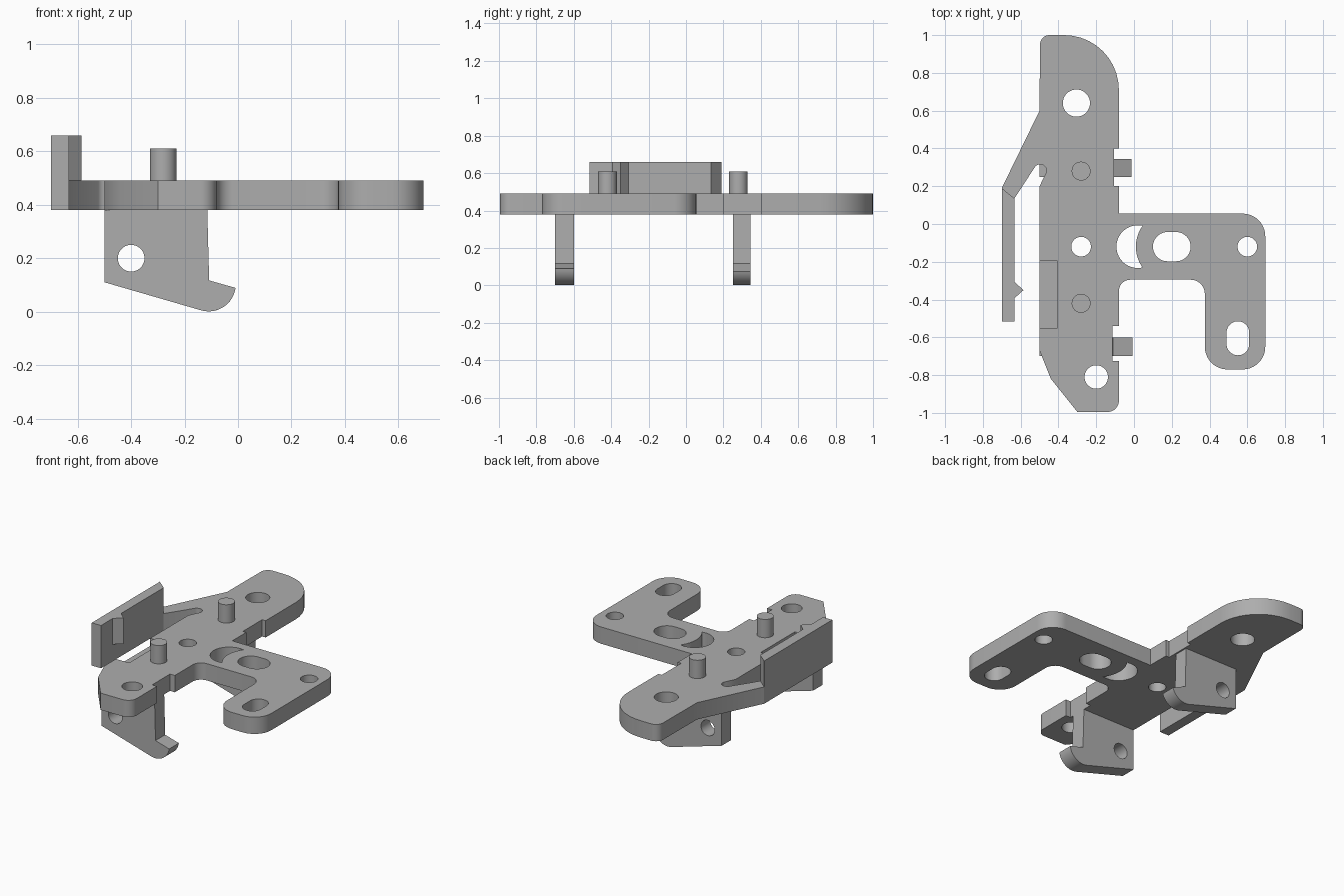
import bpy
from math import cos, sin, tan, pi, radians
from mathutils import Vector

if "Cube" in bpy.data.objects:
    bpy.data.objects.remove(bpy.data.objects["Cube"])

STEEL = (0.42, 0.42, 0.42, 1)
steel = bpy.data.materials.new("plain grey steel")
steel.use_nodes = True
steel.diffuse_color = STEEL
steel.node_tree.nodes["Principled BSDF"].inputs["Base Color"].default_value = STEEL

BOTTOM, TOP, ARM_TOP = 0.38, 0.49, 0.66


def rounded(corners, steps=10):
    """Turn (x, y, radius) corners into a filleted outline."""
    out = []
    for i, (x, y, r) in enumerate(corners):
        p = Vector((x, y))
        if not r:
            out.append(p)
            continue
        a = (Vector(corners[i - 1][:2]) - p).normalized()
        b = (Vector(corners[(i + 1) % len(corners)][:2]) - p).normalized()
        half = a.angle(b) / 2
        centre = p + (a + b).normalized() * r / sin(half)
        start = p + a * r / tan(half) - centre
        end = p + b * r / tan(half) - centre
        sweep = start.angle(end)
        for k in range(steps + 1):
            t = k / steps
            out.append(centre + (start * sin((1 - t) * sweep) + end * sin(t * sweep)) / sin(sweep))
    return out


def arc(cx, cy, r, a0, a1, steps=20):
    angles = [radians(a0 + (a1 - a0) * k / steps) for k in range(steps + 1)]
    return [(cx + r * cos(a), cy + r * sin(a)) for a in angles]


def circle(cx, cy, r):
    return arc(cx, cy, r, 0, 360, 40)[:-1]


def slot(cx, cy, w, h):
    r = min(w, h) / 2
    if w > h:
        d = w / 2 - r
        return arc(cx + d, cy, r, -90, 90) + arc(cx - d, cy, r, 90, 270)
    d = h / 2 - r
    return arc(cx, cy + d, r, 0, 180) + arc(cx, cy - d, r, 180, 360)


def prism(name, outline, lo, hi, upright=False):
    """Extrude an outline along z, or along y when upright."""
    n = len(outline)
    verts = [(u, d, v) if upright else (u, v, d) for d in (lo, hi) for u, v in outline]
    faces = [list(range(n)), list(range(n, 2 * n))]
    faces += [(i, (i + 1) % n, n + (i + 1) % n, n + i) for i in range(n)]
    mesh = bpy.data.meshes.new(name)
    mesh.from_pydata(verts, [], faces)
    mesh.materials.append(steel)
    obj = bpy.data.objects.new(name, mesh)
    bpy.context.collection.objects.link(obj)
    select(obj)
    bpy.ops.object.mode_set(mode='EDIT')
    bpy.ops.mesh.select_all(action='SELECT')
    bpy.ops.mesh.normals_make_consistent(inside=False)
    bpy.ops.object.mode_set(mode='OBJECT')
    return obj


def select(obj):
    bpy.ops.object.select_all(action='DESELECT')
    obj.select_set(True)
    bpy.context.view_layer.objects.active = obj


def cut(target, cutter):
    mod = target.modifiers.new("cut", 'BOOLEAN')
    mod.operation, mod.solver, mod.object = 'DIFFERENCE', 'EXACT', cutter
    select(target)
    bpy.ops.object.modifier_apply(modifier=mod.name)
    bpy.data.objects.remove(cutter)


def finish(obj):
    select(obj)
    bpy.ops.object.shade_smooth_by_angle(angle=radians(30))


# Base plate with L-shaped side arm and diagonal web to the spring arm
right_edge = rounded([
    (-0.5, 1, 0.05), (-0.08, 1, 0.29), (-0.08, 0.4, 0), (-0.105, 0.4, 0),
    (-0.105, 0.2, 0), (-0.08, 0.2, 0), (-0.08, 0.055, 0), (0.695, 0.055, 0.12),
    (0.695, -0.77, 0.12), (0.375, -0.77, 0.12), (0.375, -0.295, 0.075),
    (-0.08, -0.295, 0.06), (-0.08, -0.54, 0), (-0.115, -0.54, 0),
    (-0.115, -0.725, 0), (-0.08, -0.725, 0), (-0.08, -0.995, 0.06),
    (-0.3, -0.995, 0), (-0.44, -0.82, 0), (-0.5, -0.67, 0), (-0.5, 0.2, 0),
    (-0.47, 0.262, 0)])
relief = arc(-0.497, 0.282, 0.034, -20, 140, 12)
plate = prism("base_plate", right_edge + relief + [(-0.633, 0.135), (-0.7, 0.19), (-0.5, 0.6)],
              BOTTOM, TOP)

# Holes, slots and crescent through the plate
crescent = arc(0.02, -0.12, 0.113, 75, 285, 30) + arc(0.2, -0.12, 0.19, 215, 145)
openings = [circle(-0.305, 0.64, 0.072), circle(-0.28, -0.12, 0.052),
            circle(-0.2, -0.81, 0.062), circle(0.6, -0.12, 0.052),
            slot(0.2, -0.12, 0.2, 0.155), slot(0.55, -0.605, 0.12, 0.18), crescent]
for outline in openings:
    cut(plate, prism("hole_cutter", outline, BOTTOM - 0.1, TOP + 0.1))

# Shallow ledge beside the spring arm
ledge = [(-0.6, -0.55), (-0.405, -0.55), (-0.405, -0.195), (-0.6, -0.195)]
cut(plate, prism("ledge_cutter", ledge, TOP - 0.05, TOP + 0.1))
finish(plate)

# Spring arm and its detent tooth
prism("spring_arm", [(-0.7, 0.19), (-0.633, 0.135), (-0.633, -0.515), (-0.7, -0.515)],
      BOTTOM, ARM_TOP)
prism("detent_tooth", [(-0.635, -0.305), (-0.585, -0.35), (-0.635, -0.395)], TOP, ARM_TOP)

# Locating pegs
for name, y in (("rear_peg", 0.28), ("front_peg", -0.42)):
    finish(prism(name, circle(-0.28, y, 0.05), TOP - 0.01, TOP + 0.12))

# Hooked mounting brackets under the plate
for name, y0, y1, tip in (("front_bracket", -0.7, -0.6, -8), ("rear_bracket", 0.25, 0.345, -17)):
    hook = arc(-0.11, 0.103, 0.102, -105, tip, 14)
    profile = [(-0.115, BOTTOM), (-0.5, BOTTOM), (-0.5, 0.11)] + hook + [(-0.108, 0.117)]
    bracket = prism(name, profile, y0, y1, True)
    cut(bracket, prism("pin_cutter", circle(-0.4, 0.2, 0.05), y0 - 0.1, y1 + 0.1, True))
    finish(bracket)
